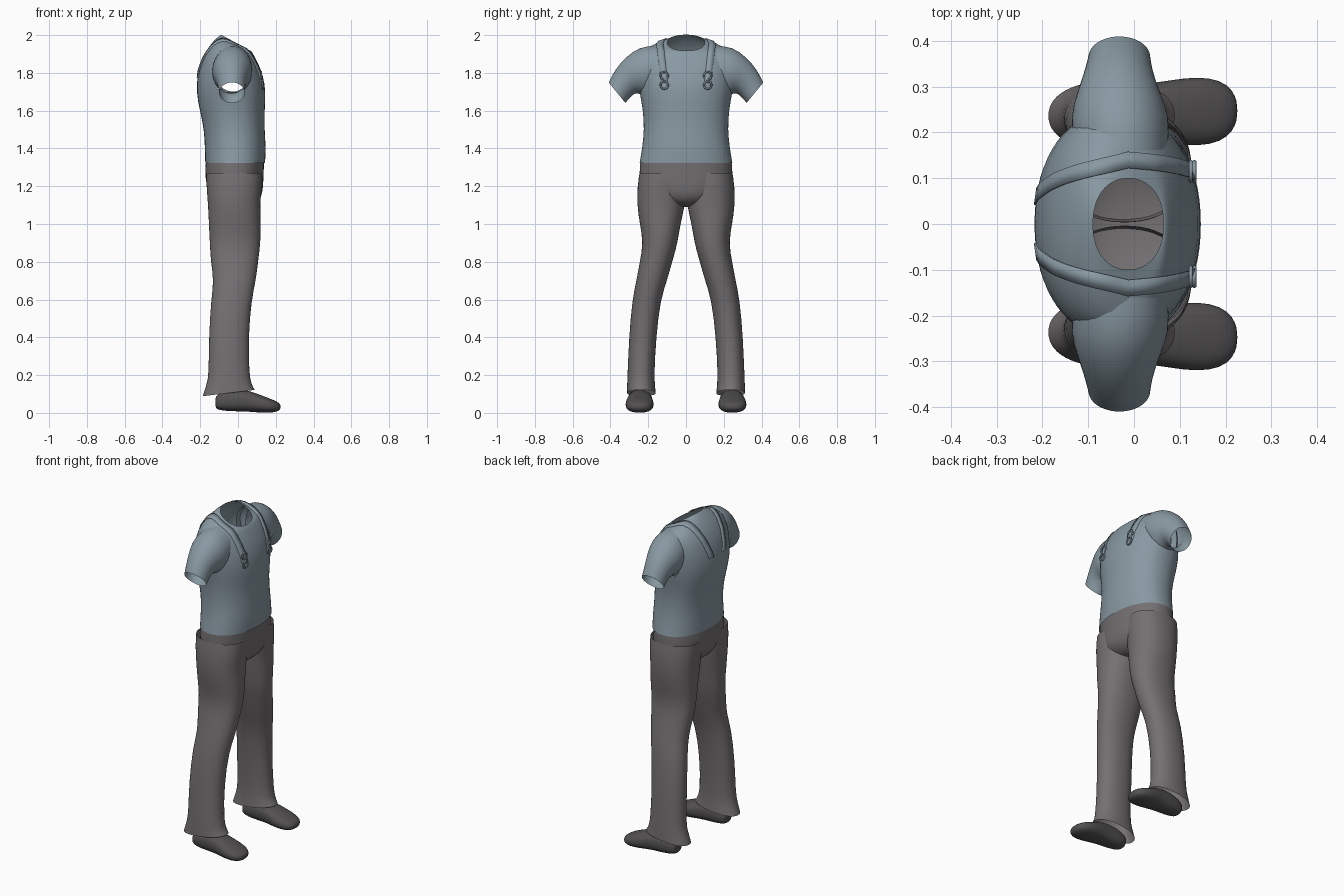
import bpy, bmesh, math
from mathutils import Vector
from mathutils.bvhtree import BVHTree

cube = bpy.data.objects.get("Cube")
if cube:
    bpy.data.objects.remove(cube, do_unlink=True)


def material(name, r, g, b):
    m = bpy.data.materials.new(name)
    m.use_nodes = True
    m.diffuse_color = (r, g, b, 1)
    bsdf = next(n for n in m.node_tree.nodes if n.type == 'BSDF_PRINCIPLED')
    bsdf.inputs["Base Color"].default_value = (r, g, b, 1)
    bsdf.inputs["Roughness"].default_value = 0.9
    return m


SHIRT = material("blue grey cloth", 0.25, 0.32, 0.365)
PANTS = material("warm grey cloth", 0.175, 0.162, 0.17)
SHOE = material("dark grey leather", 0.085, 0.08, 0.08)


def finish(name, bm, mat, mirror=False, subdivide=True):
    mesh = bpy.data.meshes.new(name)
    bm.to_mesh(mesh)
    bm.free()
    mesh.materials.append(mat)
    for p in mesh.polygons:
        p.use_smooth = True
    ob = bpy.data.objects.new(name, mesh)
    bpy.context.collection.objects.link(ob)
    if mirror:
        mod = ob.modifiers.new("Mirror", 'MIRROR')
        mod.use_axis = (False, True, False)
        mod.use_mirror_merge = False
    if subdivide:
        mod = ob.modifiers.new("Subdivision", 'SUBSURF')
        mod.levels = mod.render_levels = 1
    return ob


def power(v, e):
    return math.copysign(abs(v) ** (2 / e), v)


def loft(rings, e=2.2, n=32, cap_start=False, cap_end=False):
    """Skin superellipse rings, each given as centre and two half axes."""
    bm = bmesh.new()
    loops = []
    for c, u, v in rings:
        loop = []
        for i in range(n):
            a = math.tau * i / n
            loop.append(bm.verts.new(c + u * power(math.cos(a), e) + v * power(math.sin(a), e)))
        loops.append(loop)
    for a, b in zip(loops, loops[1:]):
        for i in range(n):
            j = (i + 1) % n
            bm.faces.new((a[i], a[j], b[j], b[i]))
    if cap_start:
        bm.faces.new(loops[0])
    if cap_end:
        bm.faces.new(loops[-1])
    bmesh.ops.recalc_face_normals(bm, faces=bm.faces)
    return bm


def level(z, x0, x1, y0, y1, tilt=0):
    """Ring around a vertical part; tilt raises its back edge."""
    rx = (x1 - x0) / 2
    return (Vector(((x0 + x1) / 2, (y0 + y1) / 2, z)),
            Vector((rx, 0, -tilt * rx)), Vector((0, (y1 - y0) / 2, 0)))


# Shirt body, open at the neck and hem
torso = [(1.322, -.174, .144, .247, 0), (1.40, -.176, .149, .233, 0),
         (1.50, -.18, .141, .222, 0), (1.60, -.202, .141, .228, 0),
         (1.70, -.224, .149, .247, 0), (1.80, -.212, .134, .252, .08),
         (1.87, -.186, .108, .25, .14), (1.92, -.152, .083, .222, .2),
         (1.95, -.117, .07, .165, .35), (1.96, -.09, .065, .1, .55)]
bm = loft([level(z, a, b, -w, w, t) for z, a, b, w, t in torso])
surface = BVHTree.FromBMesh(bm)
# Arm holes inside the sleeves
holes = [f for f in bm.faces for c in [f.calc_center_median()]
         if abs(c.y) > .2 and 1.72 < c.z < 1.9 and -.1 < c.x < .05]
bmesh.ops.delete(bm, geom=holes, context='FACES')
finish("shirt_body", bm, SHIRT)

# Short sleeves: top and bottom points in (y, z), then the x range
sleeve = [((.16, 1.945), (.17, 1.70), -.13, .075),
          ((.245, 1.94), (.225, 1.675), -.142, .08),
          ((.32, 1.885), (.262, 1.70), -.123, .055),
          ((.375, 1.82), (.295, 1.672), -.107, .04),
          ((.41, 1.75), (.32, 1.64), -.1, .036)]
rings = []
for top, bottom, x0, x1 in sleeve:
    t, b = Vector((0, *top)), Vector((0, *bottom))
    rings.append(((t + b) / 2 + Vector(((x0 + x1) / 2, 0, 0)),
                  Vector(((x1 - x0) / 2, 0, 0)), (t - b) / 2))
finish("sleeves", loft(rings, 2, 24), SHIRT, mirror=True)


# Shoulder straps laid over the shirt from chest to back
def on_shirt(y, angle, lift):
    origin = Vector((-.03, y, 1.76))
    d = Vector((math.cos(angle), 0, math.sin(angle)))
    hit = surface.ray_cast(origin, d)[0]
    return (hit if hit else origin + d * .17) + d * lift


bm = bmesh.new()
rows = []
steps = 28
for i in range(steps + 1):
    f = i / steps
    mid = .115 + .05 * f if f < .5 else .14 - .16 * (f - .5)
    angle = math.radians(-5 + 180 * f)
    rows.append([bm.verts.new(on_shirt(mid + s * .018, angle, h))
                 for s, h in ((-1, 0), (-1, .005), (1, .005), (1, 0))])
for a, b in zip(rows, rows[1:]):
    for k in range(3):
        bm.faces.new((a[k], a[k + 1], b[k + 1], b[k]))
bmesh.ops.recalc_face_normals(bm, faces=bm.faces)
finish("shoulder_straps", bm, SHIRT, mirror=True, subdivide=False)


# Strap buckles: two small loops on each side of the chest
def ring_at(c, r, thick):
    n, m = 16, 6
    verts = []
    for i in range(n):
        a = math.tau * i / n
        out = Vector((0, math.cos(a), math.sin(a)))
        verts.append([c + out * (r + thick * math.cos(math.tau * k / m))
                      + Vector((thick * math.sin(math.tau * k / m), 0, 0)) for k in range(m)])
    grid = [[bm.verts.new(p) for p in row] for row in verts]
    for i in range(n):
        for k in range(m):
            a, b = grid[i], grid[(i + 1) % n]
            bm.faces.new((a[k], b[k], b[(k + 1) % m], a[(k + 1) % m]))


bm = bmesh.new()
for z in (1.735, 1.785):
    hit = surface.ray_cast(Vector((1, .115, z)), Vector((-1, 0, 0)))[0]
    ring_at(hit + Vector((.005, 0, 0)), .02, .005)
bmesh.ops.recalc_face_normals(bm, faces=bm.faces)
finish("strap_buckles", bm, SHIRT, mirror=True, subdivide=False)

# Trouser seat, closed at the crotch
seat = [(1.338, -.17, .139, .242), (1.28, -.176, .137, .248), (1.2, -.168, .134, .245),
        (1.15, -.148, .128, .2), (1.11, -.11, .1, .12), (1.09, -.05, .05, .05)]
finish("trouser_seat", loft([level(z, a, b, -w, w) for z, a, b, w in seat], cap_end=True), PANTS)

# Trouser legs with flared cuffs
leg = [(1.27, -.168, .125, .004, .247), (1.2, -.168, .128, .002, .258),
       (1.1, -.159, .116, .003, .26),
       (1.0, -.155, .122, .03, .245), (.9, -.15, .12, .043, .226),
       (.8, -.145, .107, .073, .245), (.7, -.128, .095, .1, .263),
       (.6, -.143, .072, .135, .285), (.4, -.155, .055, .158, .302),
       (.2, -.155, .06, .168, .31), (.15, -.167, .072, .164, .312),
       (.105, -.188, .09, .16, .313, -.12)]
finish("trouser_legs", loft([level(*r) for r in leg], 2.2, 28), PANTS, mirror=True)

# Shoes, skinned from heel to toe: x, half width, bottom, top
shoe = [(-.12, .03, .03, .08), (-.11, .045, .016, .1), (-.05, .058, .008, .12),
        (.03, .063, .008, .125), (.08, .07, .004, .11), (.14, .077, 0, .087),
        (.19, .068, .002, .068), (.216, .045, .01, .054), (.226, .018, .024, .042)]
rings = [(Vector((x, .243 + .02 * x, (a + b) / 2)), Vector((0, w, 0)),
          Vector((0, 0, (b - a) / 2))) for x, w, a, b in shoe]
finish("shoes", loft(rings, 2.4, 24, True, True), SHOE, mirror=True)
